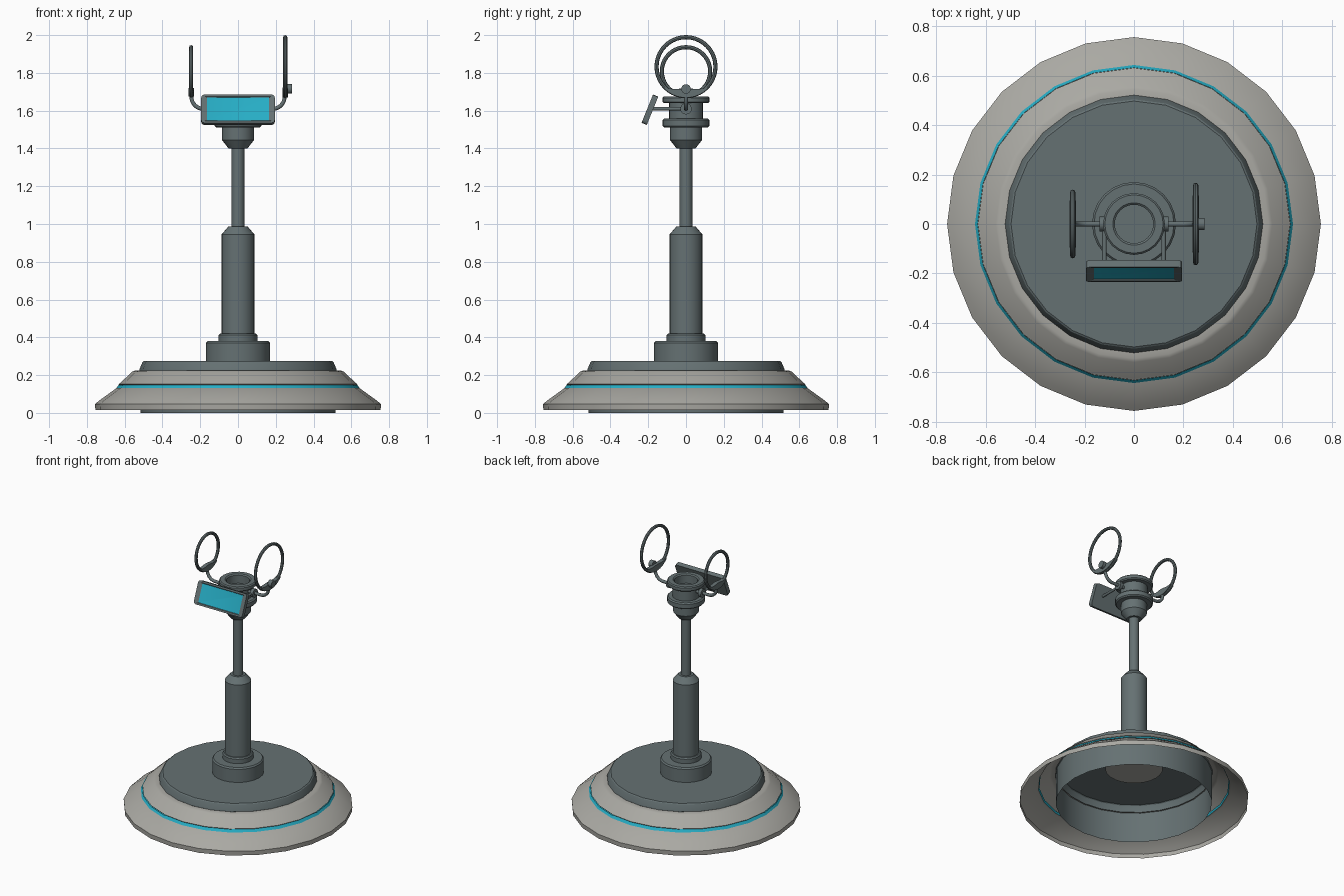
import bpy, bmesh, math
from mathutils import Matrix, Vector

if "Cube" in bpy.data.objects:
    bpy.data.objects.remove(bpy.data.objects["Cube"])


def material(name, col):
    m = bpy.data.materials.new(name)
    m.diffuse_color = (*col, 1)
    m.use_nodes = True
    m.node_tree.nodes["Principled BSDF"].inputs["Base Color"].default_value = m.diffuse_color
    return m


DARK = material("slate grey", (0.13, 0.165, 0.17))
LIGHT = material("light warm grey", (0.40, 0.395, 0.365))
TEAL = material("teal glow", (0.02, 0.42, 0.56))


def finish(name, bm, mats, smooth=True, normals=True):
    if normals:
        bmesh.ops.recalc_face_normals(bm, faces=bm.faces)
    me = bpy.data.meshes.new(name)
    bm.to_mesh(me)
    bm.free()
    for m in mats:
        me.materials.append(m)
    ob = bpy.data.objects.new(name, me)
    bpy.context.collection.objects.link(ob)
    if smooth:
        bpy.ops.object.select_all(action='DESELECT')
        ob.select_set(True)
        bpy.context.view_layer.objects.active = ob
        bpy.ops.object.shade_smooth_by_angle(angle=math.radians(30))
    return ob


def lathe(name, profile, mats, seg=24, stripe=None):
    """Revolve (radius, z) points round z; profile runs bottom to top outside."""
    bm = bmesh.new()
    rings = []
    for r, z in profile:
        if r == 0:
            rings.append([bm.verts.new((0, 0, z))] * seg)
        else:
            rings.append([bm.verts.new((r * math.cos(a), r * math.sin(a), z))
                          for a in (2 * math.pi * i / seg for i in range(seg))])
    for k in range(len(rings) - 1):
        for i in range(seg):
            j = (i + 1) % seg
            vs = [rings[k][i], rings[k][j], rings[k + 1][j], rings[k + 1][i]]
            f = bm.faces.new(list(dict.fromkeys(vs)))
            if k == stripe:
                f.material_index = 1
    return finish(name, bm, mats, normals=False)


def rod(name, pts, radius, seg=12):
    """Tube along a path with capped ends."""
    cu = bpy.data.curves.new(name, 'CURVE')
    cu.dimensions = '3D'
    cu.bevel_depth = radius
    cu.bevel_resolution = seg // 4
    cu.use_fill_caps = True
    sp = cu.splines.new('POLY')
    sp.points.add(len(pts) - 1)
    for p, co in zip(sp.points, pts):
        p.co = (*co, 1)
    for s in cu.splines:
        s.use_smooth = True
    cu.materials.append(DARK)
    ob = bpy.data.objects.new(name, cu)
    bpy.context.collection.objects.link(ob)


# Sloped base shell with a glowing groove
lathe("base_shell", [(0.755, 0.015), (0.757, 0.047), (0.735, 0.065), (0.645, 0.13), (0.632, 0.133),
                     (0.626, 0.146), (0.632, 0.152), (0.625, 0.157), (0.56, 0.218),
                     (0.545, 0.224), (0.51, 0.224)], [LIGHT, TEAL], stripe=4)
# thin glowing band sitting in the groove
lathe("base_light_ring", [(0.644, 0.131), (0.633, 0.147)], [TEAL])

# Platform drum, open underneath
lathe("platform", [(0.515, 0), (0.515, 0.22), (0.522, 0.225), (0.52, 0.235), (0.505, 0.27),
                   (0.498, 0.275), (0, 0.275)], [DARK])
lathe("underside_disc", [(0, 0.262), (0.19, 0.262), (0.19, 0.27), (0, 0.27)], [LIGHT])

# Stand: collar, thick tube, thin tube
lathe("stand_collar", [(0.17, 0.272), (0.17, 0.37), (0.162, 0.38), (0, 0.38)], [DARK])
lathe("lower_pole", [(0.102, 0.375), (0.102, 0.412), (0.095, 0.42), (0.087, 0.42), (0.087, 0.945),
                     (0.05, 0.988), (0, 0.988)], [DARK])
lathe("upper_pole", [(0.034, 0.98), (0.034, 1.41)], [DARK])

# Head: funnel, two flanges and a recessed top
lathe("head", [(0, 1.40), (0.05, 1.40), (0.085, 1.445), (0.085, 1.512), (0.117, 1.512),
               (0.125, 1.52), (0.125, 1.55), (0.117, 1.558), (0.09, 1.558), (0.09, 1.64),
               (0.118, 1.64), (0.125, 1.647), (0.125, 1.668), (0.118, 1.675), (0.086, 1.675),
               (0.078, 1.668), (0.078, 1.61), (0, 1.61)], [DARK])

# Screen: rounded slab with an inset, recessed teal face
bm = bmesh.new()
bmesh.ops.create_cube(bm, size=1)
bmesh.ops.scale(bm, vec=(0.39, 0.03, 0.162), verts=bm.verts)
corner = [e for e in bm.edges if abs((e.verts[0].co - e.verts[1].co).y) > 0.02]
bmesh.ops.bevel(bm, geom=corner, offset=0.018, segments=3, profile=0.5, affect='EDGES')
bm.normal_update()
front = min(bm.faces, key=lambda f: f.calc_center_median().y)
bmesh.ops.inset_region(bm, faces=[front], thickness=0.012)
bmesh.ops.inset_region(bm, faces=[front], thickness=0.004, depth=-0.006)
front.material_index = 1
# square up the glowing face
for v in front.verts:
    v.co.x = math.copysign(min(abs(v.co.x), 0.163), v.co.x)
bmesh.ops.rotate(bm, verts=bm.verts, cent=(0, 0, 0), matrix=Matrix.Rotation(math.radians(-22), 3, 'X'))
bmesh.ops.translate(bm, verts=bm.verts, vec=(0, -0.191, 1.605))
finish("screen", bm, [DARK, TEAL])


def ear_ring(side, x, r, zc):
    # hoop
    bm = bmesh.new()
    n, m, t = 40, 8, 0.011
    grid = []
    for i in range(n):
        a = 2 * math.pi * i / n
        grid.append([])
        for k in range(m):
            b = 2 * math.pi * k / m
            q = r + t * math.cos(b)
            grid[-1].append(bm.verts.new((x + t * math.sin(b), q * math.cos(a), zc + q * math.sin(a))))
    for i in range(n):
        for k in range(m):
            i2, k2 = (i + 1) % n, (k + 1) % m
            bm.faces.new((grid[i][k], grid[i2][k], grid[i2][k2], grid[i][k2]))
    finish(side + "_hoop", bm, [DARK])
    # crescent pad at the bottom of the hoop
    bm = bmesh.new()
    angs = [math.radians(-135 + 90 * i / 12) for i in range(13)]
    pts = [(r + 0.006, a) for a in angs]
    pts += [(r - 0.04 * math.sin(math.pi * (12 - i) / 12), angs[i]) for i in range(12, -1, -1)]
    face = bm.faces.new([bm.verts.new((x - 0.014, q * math.cos(a), zc + q * math.sin(a))) for q, a in pts])
    ext = bmesh.ops.extrude_face_region(bm, geom=[face])
    bmesh.ops.translate(bm, verts=[v for v in ext["geom"] if isinstance(v, bmesh.types.BMVert)],
                        vec=(0.028, 0, 0))
    finish(side + "_pad", bm, [DARK])


def disc_x(name, x, z, radius, depth):
    bm = bmesh.new()
    bmesh.ops.create_cone(bm, cap_ends=True, segments=20, radius1=radius, radius2=radius, depth=depth,
                          matrix=Matrix.Translation((x, 0, z)) @ Matrix.Rotation(math.pi / 2, 4, 'Y'))
    finish(name, bm, [DARK])


# Hoops of two sizes, with arms and pivots on both sides
ear_ring("left", -0.248, 0.128, 1.808)
ear_ring("right", 0.25, 0.156, 1.833)
disc_x("right_knob", 0.27, 1.715, 0.025, 0.03)
for side, s in (("left", -1), ("right", 1)):
    bend = [(s * (0.185 + 0.062 * math.sin(a)), 0, 1.675 - 0.065 * math.cos(a))
            for a in (math.pi / 2 * i / 8 for i in range(9))]
    rod(side + "_arm", [(s * 0.08, 0, 1.61)] + bend + [(s * 0.248, 0, 1.70)], 0.011)
    disc_x(side + "_pivot", s * 0.128, 1.61, 0.03, 0.022)
    rod(side + "_screen_bracket", [(s * 0.12, 0.01, 1.61), (s * 0.12, -0.18, 1.61)], 0.009)
